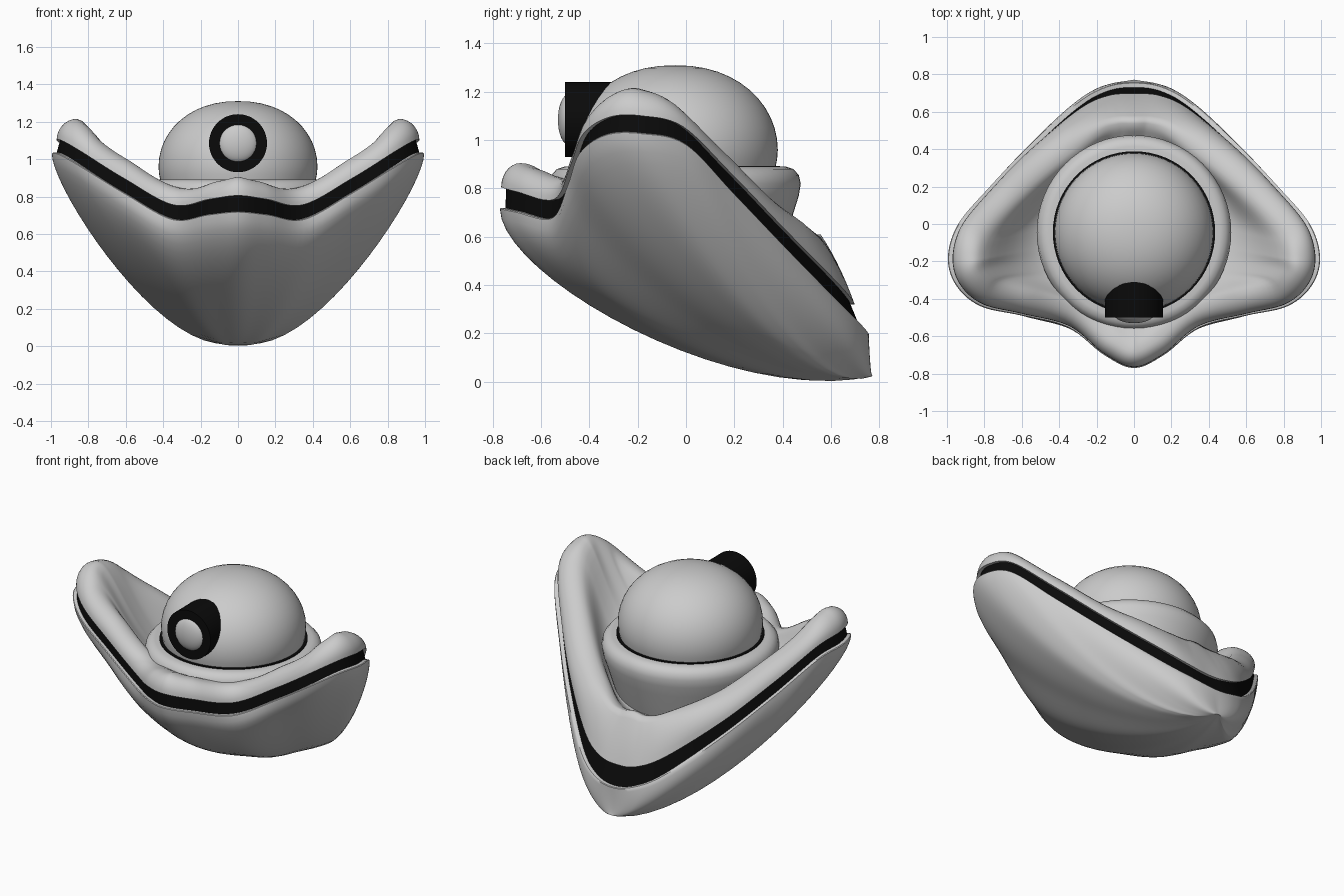
import bpy, bmesh
from math import cos, sin, pi, radians, exp
from mathutils import Vector

if "Cube" in bpy.data.objects:
    bpy.data.objects.remove(bpy.data.objects["Cube"])

black = bpy.data.materials.new("black")
black.diffuse_color = (0.003, 0.003, 0.003, 1)
black.use_nodes = True
black.node_tree.nodes["Principled BSDF"].inputs["Base Color"].default_value = black.diffuse_color
CY = -0.045  # centre of the collar and dome


def finish(ob, mat=None, angle=40):
    if mat:
        ob.data.materials.append(mat)
    bpy.ops.object.select_all(action='DESELECT')
    ob.select_set(True)
    bpy.context.view_layer.objects.active = ob
    bpy.ops.object.shade_smooth_by_angle(angle=radians(angle))


def loft(name, rings, mat=None, cap=False, angle=40):
    bm = bmesh.new()
    rows = [[bm.verts.new(p) for p in r] for r in rings]
    n = len(rows[0])
    for a, b in zip(rows, rows[1:]):
        for i in range(n):
            j = (i + 1) % n
            bm.faces.new((a[i], a[j], b[j], b[i]))
    if cap:
        bm.faces.new(rows[-1])
    bmesh.ops.remove_doubles(bm, verts=bm.verts, dist=1e-5)
    bmesh.ops.recalc_face_normals(bm, faces=bm.faces)
    me = bpy.data.meshes.new(name)
    bm.to_mesh(me)
    bm.free()
    ob = bpy.data.objects.new(name, me)
    bpy.context.collection.objects.link(ob)
    finish(ob, mat, angle)
    return ob


def lathe(name, profile, mat=None, n=64):
    rings = [[Vector((r * cos(2 * pi * i / n), CY + r * sin(2 * pi * i / n), z))
              for i in range(n)] for r, z in profile]
    return loft(name, rings, mat)


# Rim control points: x, y, z, band height, crest inset, crest rise, hull drop, lean
half = [
    (0.00, -0.77, 0.72, .085, .08, .10, .28, .005),
    (0.16, -0.70, 0.705, .08, .08, .095, .27, .005),
    (0.35, -0.555, 0.68, .075, .08, .09, .25, .01),
    (0.60, -0.49, 0.815, .075, .09, .10, .23, .01),
    (0.82, -0.44, 0.95, .075, .10, .11, .21, .015),
    (0.95, -0.33, 1.025, .07, .10, .11, .20, .02),
    (0.995, -0.18, 1.03, .07, .11, .11, .19, .025),
    (0.94, 0.00, 0.985, .07, .11, .10, .18, .02),
    (0.77, 0.20, 0.78, .08, .11, .11, .17, .015),
    (0.56, 0.42, 0.55, .085, .12, .13, .16, .02),
    (0.31, 0.645, 0.32, .10, .13, .21, .15, .035),
    (0.15, 0.735, 0.23, .11, .14, .26, .13, .05),
    (0.00, 0.757, 0.20, .12, .14, .29, .12, .06),
]
ctrl = half + [(-p[0],) + p[1:] for p in half[-2:0:-1]]


def spline(pts, steps=7):
    out, n = [], len(pts)
    for i in range(n):
        q = [pts[(i + k - 1) % n] for k in range(4)]
        for s in range(steps):
            t = s / steps
            out.append([0.5 * (2 * b + (c - a) * t + (2 * a - 5 * b + 4 * c - d) * t * t
                               + (3 * b - a - 3 * c + d) * t ** 3)
                        for a, b, c, d in zip(*q)])
    return out


def bezier(a, b, c, d, t):
    u = 1 - t
    return a * u ** 3 + b * (3 * u * u * t) + c * (3 * u * t * t) + d * t ** 3


rim = spline(ctrl)
N = len(rim)
keel = Vector((0, 0.772, 0.025))  # pointed heel of the hull
up = Vector((0, 0, 1))
hull_cols, band_cols, lip_cols = [], [], []
for i, (x, y, z, bh, ci, rise, drop, lean) in enumerate(rim):
    a, b = rim[i - 1], rim[(i + 1) % N]
    inward = Vector((a[1] - b[1], b[0] - a[0], 0)).normalized()
    P = Vector((x, y, z))
    # hull section from the rim down to the heel, bulging under the rim's hollows
    flat = Vector((x, y, keel.z))
    side = 1 if y < 0 else 0
    bulge = 0.08 * side * exp(-((abs(x) - 0.45) / 0.2) ** 2) + 0.035 * exp(-((y - 0.6) / 0.25) ** 2) * min(1, abs(x) / .2)
    p1 = P - up * drop - inward * bulge
    p2 = keel.lerp(flat, 0.38) - up * min(0.135, 0.11 * (flat - keel).length)
    col = [P + inward * 0.05, P + inward * 0.004]
    hull_cols.append(col + [bezier(P - up * 0.004, p1, p2, keel, t / 20) for t in range(21)])
    # recessed dark band
    top = P + up * bh + inward * lean
    band_cols.append([P + inward * 0.022 - up * 0.01, top + inward * 0.022 + up * 0.01])
    # rounded lip, then slope down to the floor below the collar
    col = [top + inward * 0.05]
    w = min(max((0.42 - z) / 0.2, 0), 1) * 0.8
    for k in range(8):
        f = k / 7
        s, c = sin(f * pi / 2), 1 - cos(f * pi / 2)
        col.append(top + inward * ci * (c * (1 - w) + f * w) + up * rise * (s * (1 - w) + f * w))
    crest = col[-1]
    d = Vector((x, y - CY, 0)).normalized() * 0.44
    floor = Vector((d.x, CY + d.y, 0.66 - 0.35 * (CY + d.y)))
    m = crest.lerp(floor, 0.5)
    m.z = crest.z * 0.2 + floor.z * 0.8
    col += [bezier(crest, crest + inward * ci * (0.9 - 0.5 * w), m, floor, t / 10)
            for t in range(1, 11)]
    lip_cols.append(col)

loft("lower_hull", list(zip(*hull_cols)))
loft("trim_band", list(zip(*band_cols)), black)
loft("upper_lip", list(zip(*lip_cols)), cap=True, angle=75)

# Collar cushion, dark seam and dome
lathe("collar", [(.40, .885), (.46, .89), (.49, .88), (.512, .855), (.52, .82), (.512, .77),
                 (.49, .70), (.46, .60), (.42, .48)])
lathe("dome_seam", [(.40, .885), (.434, .885), (.434, .892), (.40, .892)], black)
lathe("dome", [(.415, .885), (.422, .92)] +
      [(.425 * cos(k * pi / 24) ** .92, .96 + .35 * sin(k * pi / 24)) for k in range(12)] + [(0, 1.31)])

# Eye barrel and lens on the front of the dome
bpy.ops.mesh.primitive_cylinder_add(vertices=48, radius=.155, depth=.26,
                                    location=(0, -.37, 1.085), rotation=(pi / 2, 0, 0))
eye = bpy.context.object
eye.name = "eye_barrel"
finish(eye, black)
bpy.ops.mesh.primitive_uv_sphere_add(segments=32, ring_count=16, location=(0, -.485, 1.085),
                                     rotation=(pi / 2, 0, 0))
lens = bpy.context.object
lens.name = "eye_lens"
lens.scale = (.105, .105, .045)
finish(lens)
